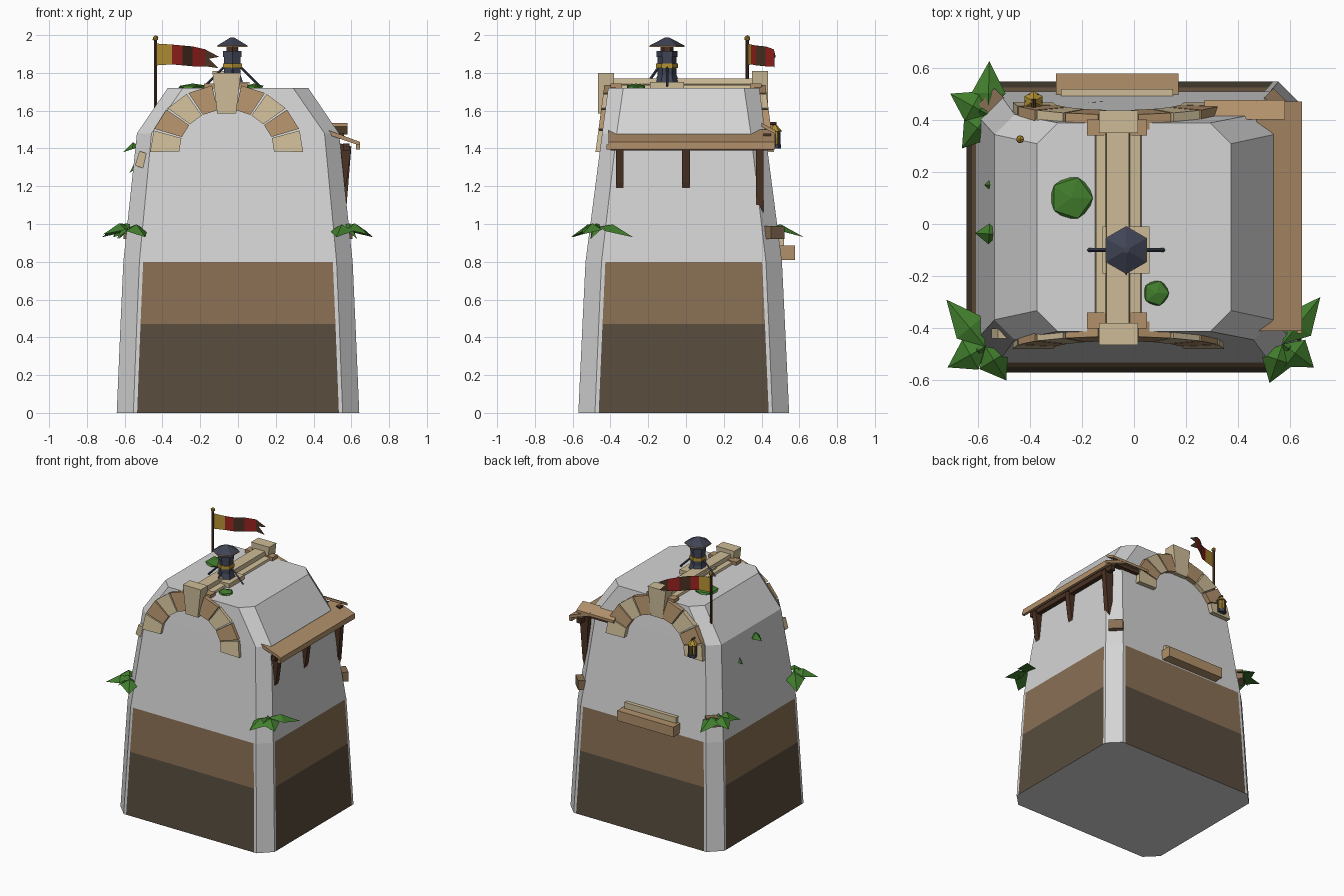
import bpy, bmesh, math
from mathutils import Vector, Matrix

cube = bpy.data.objects.get("Cube")
if cube:
    bpy.data.objects.remove(cube, do_unlink=True)


def material(name, rgb):
    m = bpy.data.materials.new(name)
    m.use_nodes = True
    m.diffuse_color = (*rgb, 1)
    m.node_tree.nodes["Principled BSDF"].inputs["Base Color"].default_value = (*rgb, 1)
    return m


WALL = material("pale plaster", (.66, .66, .66))
EARTH = material("dark earth", (.098, .073, .047))
CLAY = material("brown clay", (.25, .16, .09))
STONE = material("light sandstone", (.61, .50, .31))
TAN = material("tan wood", (.44, .28, .145))
WOOD = material("dark wood", (.07, .032, .017))
SLATE = material("slate metal", (.051, .058, .091))
GOLD = material("gold", (.456, .283, .032))
GREEN = material("leaf green", (.053, .205, .026))
RED = material("flag red", (.328, .017, .013))


def finish(name, bm, *mats):
    bmesh.ops.recalc_face_normals(bm, faces=bm.faces)
    me = bpy.data.meshes.new(name)
    bm.to_mesh(me)
    bm.free()
    for m in mats:
        me.materials.append(m)
    ob = bpy.data.objects.new(name, me)
    bpy.context.collection.objects.link(ob)
    return ob


def box(name, lo, hi, mat, turn=0, axis="Z"):
    lo, hi = Vector(lo), Vector(hi)
    bm = bmesh.new()
    place = Matrix.Translation((lo + hi) / 2) @ Matrix.Rotation(turn, 4, axis)
    bmesh.ops.create_cube(bm, size=1, matrix=place @ Matrix.Diagonal((*(hi - lo), 1)))
    return finish(name, bm, mat)


def prism(name, outline, offset, mat):
    """Extrude a closed outline along an offset vector."""
    bm = bmesh.new()
    face = bm.faces.new([bm.verts.new(p) for p in outline])
    new = bmesh.ops.extrude_face_region(bm, geom=[face])["geom"]
    bmesh.ops.translate(bm, vec=offset, verts=[v for v in new if isinstance(v, bmesh.types.BMVert)])
    return finish(name, bm, mat)


def rod(name, a, b, r1, r2, mat, sides=6):
    a, b = Vector(a), Vector(b)
    d = b - a
    bm = bmesh.new()
    place = Matrix.Translation((a + b) / 2) @ d.to_track_quat("Z", "Y").to_matrix().to_4x4()
    bmesh.ops.create_cone(bm, cap_ends=True, segments=sides, radius1=r1, radius2=r2,
                          depth=d.length, matrix=place)
    return finish(name, bm, mat)


# Tapered tower body with chamfered corners and painted base bands
def ring(hx, hy, c, e=.02):
    half = [(-hx + c, -hy), (-hx + c + e, -hy), (hx - c - e, -hy), (hx - c, -hy),
            (hx, -hy + c), (hx, -hy + c + e), (hx, hy - c - e), (hx, hy - c)]
    return half + [(-x, -y) for x, y in half]


bm = bmesh.new()
levels = [(0, .642, .558, .088), (.47, .622, .536, .086), (.8, .607, .52, .085),
          (1.48, .535, .432, .077), (1.72, .372, .40, .08)]
rings = [[bm.verts.new((x, y - .012, z)) for x, y in ring(hx, hy, c)] for z, hx, hy, c in levels]
for k, (low, high) in enumerate(zip(rings, rings[1:])):
    for i in range(16):
        j = (i + 1) % 16
        f = bm.faces.new((low[i], low[j], high[j], high[i]))
        if i % 4 == 1 and k < 2:
            f.material_index = k + 1
bm.faces.new(rings[0])
bm.faces.new(rings[-1])
finish("tower_body", bm, WALL, EARTH, CLAY)

# Arches of wedge stones on the front and back, with keystones
CX = -.06


def wall_y(z, side):
    return side * (.444 - (z - 1.48) * .133) - .012 * (1 if side > 0 else 0)


for side, label in ((-1, "front"), (1, "back")):
    for i in range(9):
        if i == 4:
            continue
        mid = math.radians(8 + i * 20.5)
        outline = []
        for s, a in ((.62, -.165), (1, -.165), (1, .165), (.62, .165)):
            x = CX + .405 * s * math.cos(mid + a)
            z = 1.39 + .35 * s * math.sin(mid + a)
            outline.append((x, wall_y(z, side) + side * .022, z))
        prism(f"{label}_arch_stone", outline, (0, -side * .06, 0), STONE if i % 2 == 0 else TAN)
    key = [(CX - .05, side * .465, 1.585), (CX + .05, side * .465, 1.585),
           (CX + .075, side * .465, 1.80), (CX - .075, side * .465, 1.80)]
    if side > 0:
        key = [(x, y - .03, z + .01) for x, y, z in key]
    prism(f"{label}_keystone", key, (0, -side * .085, 0), STONE)
    y = side * .37
    box(f"{label}_ridge_block", (CX - .12, y - .03, 1.70), (CX + .11, y + .03, 1.745), TAN)
box("corner_chip", (-.535, -.44, 1.30), (-.485, -.40, 1.38), STONE, .3, "Y")

# Ridge beam between the keystones
prism("ridge_beam", [(CX - .092, -.39, 1.71), (CX + .092, -.39, 1.71), (CX + .085, -.39, 1.735),
                     (CX + .045, -.39, 1.74), (CX + .04, -.39, 1.77), (CX - .045, -.39, 1.77),
                     (CX - .05, -.39, 1.74), (CX - .085, -.39, 1.735)], (0, .78, 0), STONE)

# Chimney with cap and stays
X, Y = -.03, -.10
box("chimney_plate", (X - .09, Y - .09, 1.715), (X + .09, Y + .09, 1.752), STONE)


def stack(name, z1, z2, r1, r2, mat, x=X, y=Y):
    rod(name, (x, y, z1), (x, y, z2), r1, r2, mat)


stack("chimney_foot", 1.75, 1.79, .065, .05, SLATE)
stack("chimney_pipe", 1.77, 1.89, .05, .05, SLATE)
stack("chimney_band", 1.825, 1.85, .058, .058, GOLD)
stack("chimney_collar", 1.885, 1.915, .056, .056, SLATE)
stack("chimney_neck", 1.91, 1.945, .035, .035, WOOD)
stack("chimney_cap_rim", 1.937, 1.946, .092, .092, TAN)
stack("chimney_cap", 1.946, 1.987, .09, .012, SLATE)
for dx, dy in ((1, 0), (-1, 0), (0, -1)):
    rod("chimney_stay", (X + dx * .045, Y + dy * .045, 1.83),
        (X + dx * .145, Y + dy * .115, 1.73), .007, .007, SLATE, 4)

# Side awning with brackets and a short return round the back
prism("awning_board", [(.47, -.41, 1.475), (.645, -.41, 1.415), (.645, -.41, 1.435),
                       (.47, -.41, 1.50)], (0, .88, 0), TAN)
box("awning_edge", (.625, -.42, 1.395), (.645, .47, 1.42), TAN)
box("awning_beam", (.555, -.40, 1.39), (.59, .46, 1.425), WOOD)
for y, foot in ((-.35, 1.17), (0, 1.17), (.39, 1.05)):
    prism("awning_bracket", [(.53, y - .02, 1.43), (.60, y - .02, 1.41), (.575, y - .02, foot + .05),
                             (.56, y - .02, foot), (.54, y - .02, foot)], (0, .04, 0), WOOD)
prism("awning_return", [(.27, .40, 1.515), (.27, .475, 1.475), (.27, .475, 1.495),
                        (.27, .40, 1.535)], (.31, 0, 0), TAN)
box("awning_return_beam", (.30, .41, 1.45), (.56, .45, 1.48), WOOD)

# Back shelf and corner blocks
box("back_shelf", (-.30, .48, .81), (.17, .578, .885), TAN)
box("back_shelf_rail", (-.28, .46, .88), (.15, .518, .93), STONE)
for s in (-1, 1):
    box("corner_block", (s * .535 - .05, .40, .92), (s * .535 + .05, .50, .99), CLAY, s * -math.pi / 4)

# Hanging lantern
LX, LY = -.385, .47
rod("lantern_arm", (LX, .38, 1.53), (LX, LY + .01, 1.53), .009, .009, WOOD, 4)
stack("lantern_cap", 1.49, 1.525, .04, .01, GOLD, LX, LY)
stack("lantern_glass", 1.42, 1.49, .024, .028, GOLD, LX, LY)
stack("lantern_base", 1.40, 1.42, .034, .034, SLATE, LX, LY)
for i in range(6):
    a = i * math.pi / 3
    x, y = LX + .03 * math.cos(a), LY + .03 * math.sin(a)
    rod("lantern_post", (x, y, 1.41), (x, y, 1.495), .005, .005, SLATE, 4)

# Flag pole and striped swallowtail flag
rod("flag_pole", (-.437, .325, 1.50), (-.437, .325, 1.985), .009, .009, WOOD)
bm = bmesh.new()
bmesh.ops.create_icosphere(bm, subdivisions=1, radius=.017,
                           matrix=Matrix.Translation((-.437, .325, 1.983)))
finish("pole_knob", bm, GOLD)
bm = bmesh.new()
path = [(-.43, .327, 1.84, 1.955), (-.35, .345, 1.845, 1.95), (-.295, .37, 1.84, 1.945),
        (-.24, .42, 1.835, 1.94), (-.175, .465, 1.835, 1.925)]
cols = [(bm.verts.new((x, y, a)), bm.verts.new((x, y, b))) for x, y, a, b in path]
for k, (p, q) in enumerate(zip(cols, cols[1:])):
    bm.faces.new((p[0], q[0], q[1], p[1])).material_index = (0, 1, 2, 1)[k]
mid = bm.verts.new((-.155, .468, 1.875))
for v, tip in zip(cols[-1], ((-.105, .47, 1.825), (-.10, .475, 1.885))):
    bm.faces.new((v, bm.verts.new(tip), mid)).material_index = 2
bm.faces.new((cols[-1][0], mid, cols[-1][1])).material_index = 2
finish("flag", bm, GOLD, RED, WOOD)


# Ivy leaves with a raised midrib
def leaf(base, tip, width):
    base, tip = Vector(base), Vector(tip)
    across = (tip - base).cross(Vector((0, 0, 1))).normalized() * width / 2
    mid = base.lerp(tip, .4)
    bm = bmesh.new()
    b, t, m, l, r = [bm.verts.new(p) for p in (base, tip, mid + Vector((0, 0, .035)),
                                               mid + across, mid - across)]
    for f in ((b, l, m), (b, m, r), (l, t, m), (m, t, r), (b, l, t, r)):
        bm.faces.new(f)
    finish("ivy_leaf", bm, GREEN)


plants = [((-.57, -.47), ((-.72, -.29), (-.715, -.55), (-.49, -.60))),
          ((.57, -.46), ((.715, -.28), (.69, -.55), (.52, -.61))),
          ((-.56, .42), ((-.555, .625), (-.705, .50), (-.66, .29)))]
for (x, y), tips in plants:
    for k, (tx, ty) in enumerate(tips):
        leaf((x, y, .985), (tx, ty, .93 + .015 * (k % 2)), .13)
    leaf((x, y, 1.0), ((x + tips[1][0]) / 2, (y + tips[1][1]) / 2, .92), .06)
leaf((-.52, -.04, 1.41), (-.61, -.035, 1.38), .08)
leaf((-.53, .15, 1.30), (-.575, .15, 1.27), .05)

# Roof moss clumps
for x, y, r in ((-.24, .10, .092), (.085, -.265, .055)):
    bm = bmesh.new()
    bmesh.ops.create_icosphere(bm, subdivisions=1, radius=1, matrix=Matrix.Translation((x, y, 1.722))
                               @ Matrix.Diagonal((r, r, .022, 1)))
    finish("moss_clump", bm, GREEN)
